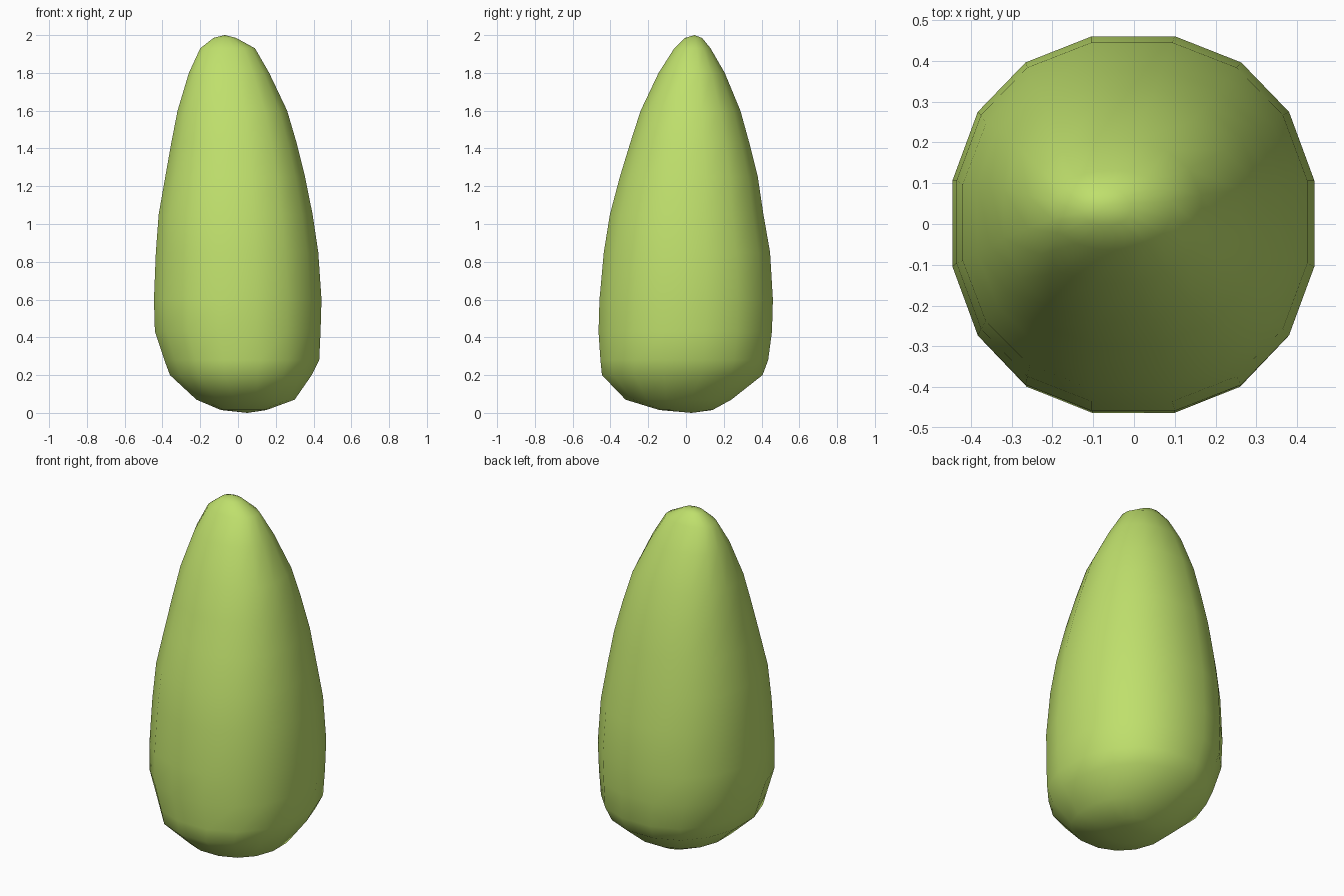
import bpy, bmesh
from math import sin, cos, pi, copysign

if "Cube" in bpy.data.objects:
    bpy.data.objects.remove(bpy.data.objects["Cube"])

SIDES = 16
POWER = 0.91  # slightly squared oval sections

# Outline read at each height: z, left, right, front, back
SECTIONS = [
    (0.015, -0.09, 0.15, -0.14, 0.14),
    (0.07, -0.22, 0.30, -0.32, 0.24),
    (0.20, -0.36, 0.39, -0.445, 0.405),
    (0.28, -0.39, 0.43, -0.453, 0.435),
    (0.43, -0.44, 0.437, -0.463, 0.455),
    (0.60, -0.445, 0.442, -0.458, 0.46),
    (0.85, -0.435, 0.425, -0.435, 0.445),
    (1.05, -0.42, 0.395, -0.403, 0.41),
    (1.25, -0.385, 0.355, -0.35, 0.38),
    (1.43, -0.353, 0.31, -0.295, 0.335),
    (1.60, -0.32, 0.26, -0.24, 0.288),
    (1.80, -0.26, 0.165, -0.145, 0.205),
    (1.93, -0.20, 0.09, -0.062, 0.13),
    (1.985, -0.13, -0.01, -0.005, 0.085),
]
BOTTOM, TOP = (0.05, 0.03, 0.0), (-0.07, 0.045, 2.0)


def ring(bm, z, x0, x1, y0, y1):
    fit = cos(pi / SIDES) ** POWER
    verts = []
    for i in range(SIDES):
        a = 2 * pi * (i + 0.5) / SIDES
        c, s = (copysign(abs(v) ** POWER, v) / fit for v in (cos(a), sin(a)))
        verts.append(bm.verts.new(((x0 + x1) / 2 + c * (x1 - x0) / 2,
                                   (y0 + y1) / 2 + s * (y1 - y0) / 2, z)))
    return verts


# Lofted pod body closed to a point at each end
bm = bmesh.new()
rings = [ring(bm, *s) for s in SECTIONS]
low, high = bm.verts.new(BOTTOM), bm.verts.new(TOP)
for i in range(SIDES):
    j = (i + 1) % SIDES
    for a, b in zip(rings, rings[1:]):
        bm.faces.new((a[i], a[j], b[j], b[i]))
    bm.faces.new((low, rings[0][j], rings[0][i]))
    bm.faces.new((high, rings[-1][i], rings[-1][j]))
for f in bm.faces:
    f.smooth = True
bmesh.ops.recalc_face_normals(bm, faces=bm.faces)

mesh = bpy.data.meshes.new("pod")
bm.to_mesh(mesh)
bm.free()
pod = bpy.data.objects.new("pod", mesh)
bpy.context.collection.objects.link(pod)

# Leaf green surface
green = bpy.data.materials.new("leaf_green")
green.diffuse_color = (0.52, 0.74, 0.15, 1)
green.use_nodes = True
green.node_tree.nodes["Principled BSDF"].inputs["Base Color"].default_value = green.diffuse_color
mesh.materials.append(green)
